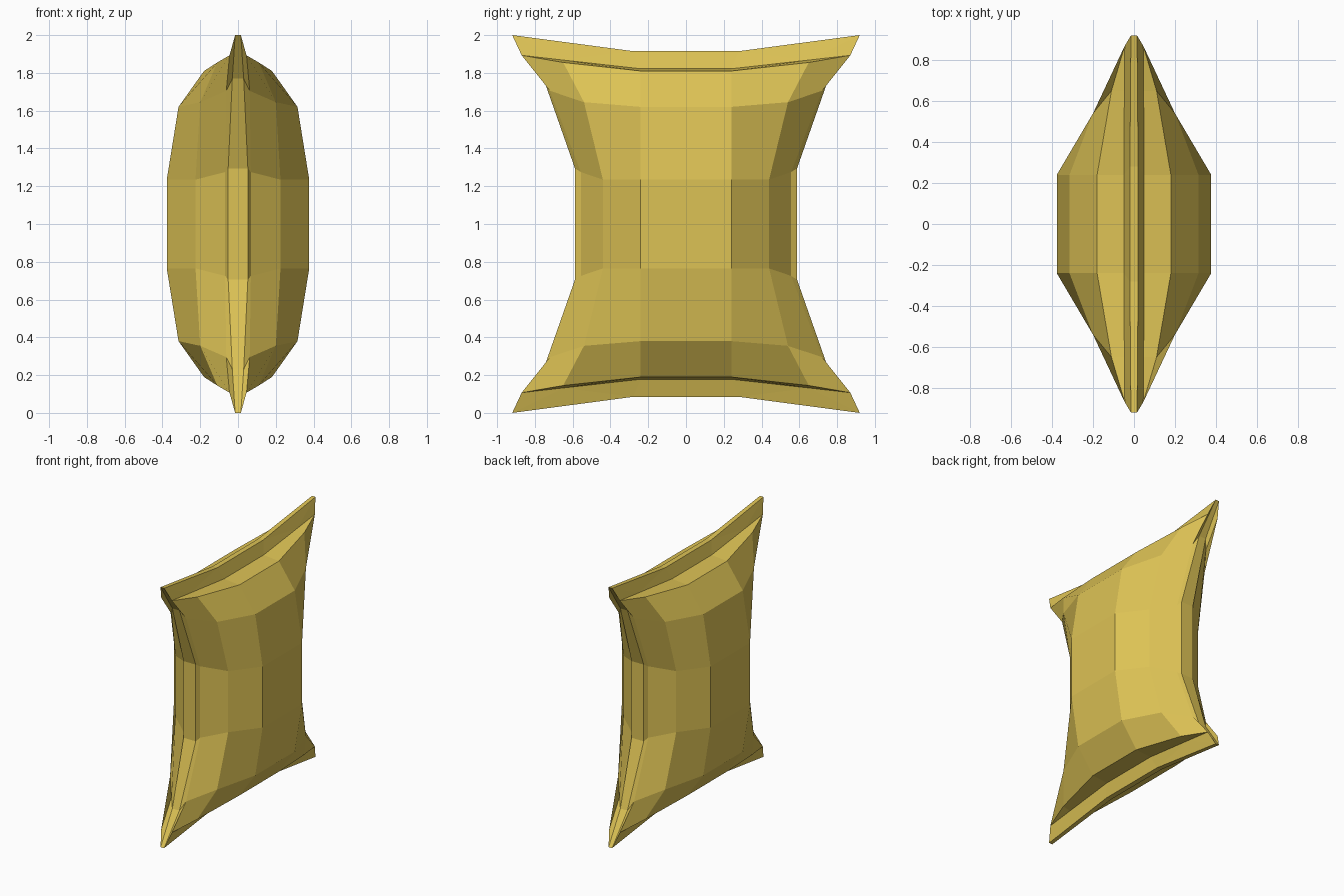
import bpy, bmesh
from itertools import product

if "Cube" in bpy.data.objects:
    bpy.data.objects.remove(bpy.data.objects["Cube"])

gold = bpy.data.materials.new("golden yellow fabric")
gold.diffuse_color = (0.72, 0.54, 0.09, 1)
gold.use_nodes = True
gold.node_tree.nodes["Principled BSDF"].inputs["Base Color"].default_value = gold.diffuse_color

# Key points of one eighth of the pillow (x, y, z measured from its centre)
P = {
    "a": (.377, .24, .235), "b": (.315, .24, .62), "c": (.18, .24, .81),    # middle column
    "d": (.225, .44, .235), "e": (.20, .54, .645), "f": (.11, .65, .855),   # second column
    "g": (.068, .557, .275), "h": (.062, .72, .705), "i": (.045, .87, .893),  # side seam
    "j": (.05, .24, .822), "k": (.047, .65, .868),                          # foot of flange
    "t": (.02, .28, .915), "u": (.015, .92, 1.0),                           # flange edge
    "o": (.052, .588, .295), "q": (.03, .755, .77),                         # side band
}


def point(key):
    """'aY' is point a dropped on the y = 0 plane; X and Z likewise."""
    v = list(P[key[0]])
    for axis in key[1:]:
        v["XYZ".index(axis)] = 0
    return v


FACES = [
    # puffed cushion
    "a aY aYZ aZ", "a b bY aY", "b c cY bY", "a aZ dZ d", "a d e b", "b e f c",
    "d dZ gZ g", "d g h e", "e h i f",
    # ledge and flange
    "c j jY cY", "c f k j", "f i k", "j t tY jY", "j k t", "k u t", "k i u",
    "t tX tXY tY", "t u uX tX",
    # side band
    "g gZ oZ o", "g o q h", "h q u i", "o oZ oXZ oX", "o oX qX q", "q qX uX u",
]

# Repeat the eighth into all octants and weld
bm = bmesh.new()
for s in product((1, -1), repeat=3):
    for face in FACES:
        verts = []
        for key in face.split():
            x, y, z = point(key)
            verts.append(bm.verts.new((s[0] * x, s[1] * y, 1 + s[2] * z)))
        bm.faces.new(verts)
bmesh.ops.remove_doubles(bm, verts=bm.verts, dist=0.0005)
bmesh.ops.recalc_face_normals(bm, faces=bm.faces)

mesh = bpy.data.meshes.new("pillow")
bm.to_mesh(mesh)
bm.free()
mesh.materials.append(gold)
bpy.context.collection.objects.link(bpy.data.objects.new("pillow", mesh))
